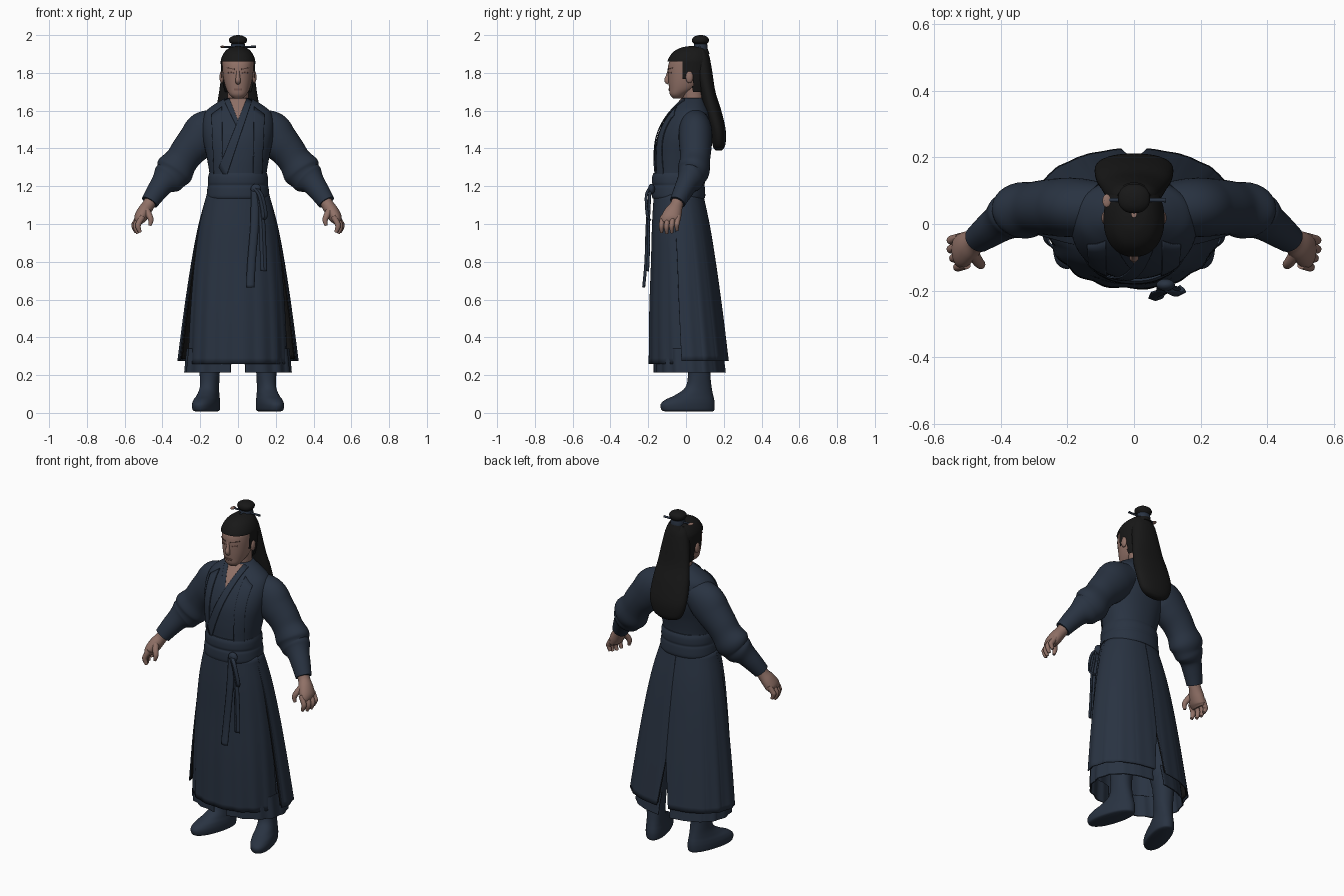
import bpy, bmesh, math
from mathutils import Vector

cube = bpy.data.objects.get("Cube")
if cube:
    bpy.data.objects.remove(cube, do_unlink=True)


def material(name, rgb):
    m = bpy.data.materials.new(name)
    m.use_nodes = True
    m.diffuse_color = (*rgb, 1)
    bsdf = next(n for n in m.node_tree.nodes if n.type == 'BSDF_PRINCIPLED')
    bsdf.inputs["Base Color"].default_value = (*rgb, 1)
    bsdf.inputs["Roughness"].default_value = 0.8
    return m


NAVY = material("navy cloth", (0.022, 0.033, 0.054))
LINING = material("dark lining", (0.010, 0.010, 0.010))
SKIN = material("skin", (0.28, 0.165, 0.135))
LIP = material("dark skin", (0.19, 0.10, 0.082))
HAIR = material("black hair", (0.009, 0.009, 0.009))
BROW = material("brow brown", (0.09, 0.05, 0.042))
POWER = 2.2


def spline(rows, k=6):
    """Catmull-Rom through rows of equal length."""
    out = []
    for i in range(len(rows) - 1):
        p = [rows[max(0, min(len(rows) - 1, i + j))] for j in (-1, 0, 1, 2)]
        for s in range(k):
            t = s / k
            out.append(tuple(0.5 * (2 * b + (c - a) * t + (2 * a - 5 * b + 4 * c - d) * t * t
                                    + (3 * b - a - 3 * c + d) * t ** 3) for a, b, c, d in zip(*p)))
    return out + [tuple(rows[-1])]


def skin(name, rings, mat, closed=True, thick=0, keep=None):
    """Join equal-length rings of points into one smooth surface."""
    bm = bmesh.new()
    vs = [[bm.verts.new(p) for p in r] for r in rings]
    n = len(vs[0])
    for a, b in zip(vs, vs[1:]):
        for i in range(n if closed else n - 1):
            j = (i + 1) % n
            quad = (a[i], a[j], b[j], b[i])
            if keep is None or keep(sum((v.co for v in quad), Vector()) / 4):
                bm.faces.new(quad)
    if closed and keep is None:
        bm.faces.new(vs[0])
        bm.faces.new(vs[-1])
    bmesh.ops.delete(bm, geom=[v for v in bm.verts if not v.link_faces], context='VERTS')
    bmesh.ops.recalc_face_normals(bm, faces=bm.faces)
    me = bpy.data.meshes.new(name)
    bm.to_mesh(me)
    bm.free()
    me.shade_smooth()
    me.set_sharp_from_angle(angle=math.radians(45))
    me.materials.append(mat)
    ob = bpy.data.objects.new(name, me)
    bpy.context.collection.objects.link(ob)
    if thick:
        mod = ob.modifiers.new("thickness", 'SOLIDIFY')
        mod.thickness, mod.offset = thick, 0
    return ob


def oval(front, back, w, th, scale=1.0):
    s, c = math.sin(th), math.cos(th)
    bend = lambda v: math.copysign(abs(v) ** (2 / POWER), v)
    return w * scale * bend(s), (front + back) / 2 - (back - front) / 2 * scale * bend(c)


def loft(name, rows, mat, n=48, k=6, place=lambda p: p, keep=None):
    """Rows are (height, front y, back y, half width)."""
    rings = [[place(Vector((*oval(f, b, w, i * math.tau / n), z))) for i in range(n)]
             for z, f, b, w in spline(rows, k)]
    return skin(name, rings, mat, keep=keep)


def tube(name, rows, mat, side=1, n=24, k=5):
    """Rows are (x, y, z, half width, half depth) along a limb."""
    pts = spline(rows, k)
    cs = [Vector(p[:3]) for p in pts]
    rings = []
    for i, p in enumerate(pts):
        t = (cs[min(i + 1, len(cs) - 1)] - cs[max(i - 1, 0)]).normalized()
        v = Vector((0, 1, 0))
        v = (v - t * v.dot(t)).normalized()
        u = t.cross(v)
        ring = [cs[i] + u * p[3] * math.cos(a) + v * p[4] * math.sin(a)
                for a in (j * math.tau / n for j in range(n))]
        rings.append([(q.x * side, q.y, q.z) for q in ring])
    return skin(name, rings, mat)


def at(rows, z):
    """Front, back and half width of a lofted shape at height z."""
    pts = sorted(spline(rows))
    z = max(pts[0][0], min(pts[-1][0], z))
    for a, b in zip(pts, pts[1:]):
        if z <= b[0]:
            t = (z - a[0]) / (b[0] - a[0])
            return [p + (q - p) * t for p, q in zip(a[1:], b[1:])]


def panel(name, rows, corners, mat, off, side=1, n=14):
    """Plate laid on the front of a lofted shape; corners are (x, z), top pair then bottom pair."""
    a, b, c, d = (Vector(p) for p in corners)
    rings = []
    for i in range(n + 1):
        ring = []
        for j in range(n + 1):
            x, z = a.lerp(b, j / n).lerp(c.lerp(d, j / n), i / n)
            f, bk, w = at(rows, z)
            edge = max(0, 1 - min(1, abs(x / w)) ** POWER) ** (1 / POWER)
            ring.append((x * side, (f + bk) / 2 - (bk - f) / 2 * edge - off, z))
        rings.append(ring)
    return skin(name, rings, mat, closed=False, thick=0.005)


def ball(name, loc, size, mat):
    x, y, z = loc
    rings = [[(x + size[0] * math.sin(a) * math.cos(b), y + size[1] * math.sin(a) * math.sin(b),
               z + size[2] * math.cos(a)) for b in (j * math.tau / 20 for j in range(20))]
             for a in (0.02 + i * (math.pi - 0.04) / 12 for i in range(13))]
    return skin(name, rings, mat)


# Robe body with neckline, lapels and loose front panels
torso = [(1.14, -.165, .085, .155), (1.25, -.165, .085, .15), (1.35, -.165, .10, .165),
         (1.45, -.155, .125, .185), (1.53, -.125, .135, .19), (1.59, -.085, .13, .175),
         (1.63, -.05, .11, .13), (1.668, -.015, .09, .066)]
loft("robe_body", torso, NAVY, n=64)
panel("chest_skin", torso, [(-.047, 1.664), (.047, 1.664), (0, 1.54), (0, 1.54)], SKIN, .003)
panel("right_lapel", torso, [(-.075, 1.655), (-.047, 1.666), (.0, 1.50), (.02, 1.50)], NAVY, .004)
panel("left_lapel", torso, [(.047, 1.666), (.075, 1.655), (-.10, 1.30), (-.065, 1.24)], NAVY, .006)
for side, tag in ((1, "left"), (-1, "right")):
    panel(tag + "_front_panel", torso, [(.085, 1.62), (.14, 1.58), (.08, 1.23), (.125, 1.23)],
          NAVY, .005, side)

# Waist sash in two wraps
loft("sash", [(1.135, -.176, .098, .163), (1.15, -.181, .102, .166), (1.19, -.180, .10, .162),
              (1.205, -.176, .097, .158), (1.22, -.180, .10, .16), (1.25, -.179, .099, .158),
              (1.27, -.172, .092, .152)], NAVY, n=64, k=4)

# Layered skirt: narrow front, flaring lined back halves, short underskirt
skirt = [(.20, -.19, .235, .322), (.27, -.19, .225, .315), (.55, -.188, .19, .28),
         (.8, -.18, .155, .243), (1.0, -.175, .122, .205), (1.17, -.165, .085, .158)]


def cloth(name, top, bottom, scale, start, end, side=1, pleat=.035, narrow=0, mat=NAVY):
    rings = []
    for i in range(31):
        z = top + (bottom - top) * i / 30
        drop = 1.17 - z
        f, b, w = at(skirt, z)
        t0, t1, ring = start(z, w), end(z, w), []
        for j in range(111):
            th = t0 + (t1 - t0) * j / 110
            fold = .7 * abs(math.sin(8 * th + .6)) + .4 * math.sin(17 * th) - .5
            x, y = oval(f, b, w * (1 - narrow * drop), th, scale * (1 + pleat * drop * fold))
            ring.append((x * side, y, z))
        rings.append(ring)
    return skin(name, rings, mat, closed=False, thick=.006)


def gap(width, z, w, top):
    return (width * max(0, min(1, (top - z) / .3)) / w) ** (POWER / 2)


cloth("front_skirt", 1.16, .26, 1.012, lambda z, w: -1.5, lambda z, w: 1.5, pleat=.025, narrow=.2)
for side, tag in ((1, "left"), (-1, "right")):
    def slit(z, w):
        return math.pi - gap(.042, z, w, .55)
    cloth(tag + "_back_skirt", 1.16, .275, 1.0, lambda z, w: 1.4, slit, side)
    cloth(tag + "_skirt_lining", 1.12, .285, .972, lambda z, w: 1.4, slit, side, mat=LINING)
    cloth(tag + "_underskirt", .34, .213, .885, lambda z, w: gap(.045, z, w, .65), slit, side, narrow=.02)


# Knot and hanging ties
def ribbon(name, pts, width):
    rings = [[(x + width * (j / 4 - .5), y + .004 * math.cos(j * math.pi / 2), z) for j in range(5)]
             for x, y, z in spline(pts)]
    return skin(name, rings, NAVY, closed=False, thick=.008)


ball("sash_knot", (.095, -.183, 1.185), (.028, .018, .028), NAVY)
ribbon("long_tie", [(.09, -.19, 1.18), (.088, -.205, 1.0), (.072, -.212, .8), (.065, -.224, .665)], .042)
ribbon("short_tie", [(.10, -.19, 1.18), (.125, -.198, 1.02), (.132, -.198, .88), (.137, -.203, .75)], .032)
ribbon("tie_loop", [(.09, -.193, 1.19), (.12, -.21, 1.15), (.14, -.205, 1.05), (.125, -.19, 1.02)], .03)

# Sleeves, hands, legs and boots
sleeve = [(.10, .045, 1.53, .085, .08), (.17, .05, 1.49, .11, .088), (.22, .05, 1.435, .102, .088),
          (.265, .05, 1.385, .092, .083), (.30, .047, 1.335, .088, .08), (.335, .04, 1.285, .102, .085),
          (.357, .03, 1.255, .09, .074), (.375, .022, 1.238, .086, .07), (.40, .005, 1.212, .064, .058),
          (.435, -.02, 1.165, .054, .05), (.468, -.045, 1.115, .046, .042)]
palm = [(.455, -.04, 1.135, .034, .033), (.475, -.05, 1.10, .033, .034), (.498, -.066, 1.065, .036, .046),
        (.518, -.08, 1.03, .033, .052), (.528, -.082, 1.008, .02, .045)]
boot = [(.008, -.12, .145, .045), (.016, -.137, .152, .058), (.045, -.142, .154, .061),
        (.07, -.115, .151, .058), (.095, -.06, .145, .052), (.135, -.005, .137, .048),
        (.2, .01, .13, .051), (.3, .006, .135, .058), (.36, .005, .135, .058)]
for side, tag in ((1, "left"), (-1, "right")):
    tube(tag + "_sleeve", sleeve, NAVY, side, n=36)
    tube(tag + "_palm", palm, SKIN, side)
    for i, finger in enumerate(("index", "middle", "ring", "little")):
        y, drop, x = -.122 + .027 * i, (.005, 0, .004, .015)[i], (-.016, -.004, .004, .004)[i]
        tube(f"{tag}_{finger}_finger",
             [(.52 + x, y, 1.04, .015, .014), (.541 + x, y - .006, 1.005, .015, .014),
              (.545 + x, y - .008, .98 + drop, .014, .013), (.534 + x, y - .007, .95 + drop, .009, .008)],
             SKIN, side, n=12)
    tube(tag + "_thumb", [(.488, -.085, 1.075, .02, .02), (.47, -.112, 1.045, .017, .016),
                          (.461, -.122, 1.02, .014, .014), (.466, -.125, .992, .008, .008)], SKIN, side, n=12)
    tube(tag + "_trouser_leg", [(.085, 0, .95, .075, .085), (.115, .03, .6, .07, .075),
                                (.148, .068, .3, .055, .062)], NAVY, side)

    def turn_out(p, side=side):
        a, y = math.radians(17), p.y - .07
        return (side * (.15 + p.x * math.cos(a) - y * math.sin(a)),
                .07 + y * math.cos(a) + p.x * math.sin(a), p.z)
    loft(tag + "_boot", boot, NAVY, n=36, place=turn_out)

# Head and face
head = [(1.664, -.068, -.02, .022), (1.685, -.085, .0, .045), (1.72, -.09, .06, .064),
        (1.77, -.094, .10, .077), (1.83, -.095, .11, .083), (1.87, -.083, .11, .082),
        (1.905, -.05, .10, .058), (1.922, -.015, .07, .03)]
loft("head", head, SKIN)
tube("neck", [(0, .045, 1.56, .062, .058), (0, .042, 1.64, .055, .055), (0, .035, 1.74, .056, .056)], SKIN)
tube("nose", [(0, -.086, 1.825, .008, .008), (0, -.095, 1.785, .010, .011),
              (0, -.101, 1.76, .014, .014), (0, -.092, 1.744, .011, .008)], SKIN, n=16)
panel("lips", head, [(-.022, 1.718), (.022, 1.718), (-.017, 1.707), (.017, 1.707)], LIP, .001)
for side, tag in ((1, "left"), (-1, "right")):
    panel(tag + "_brow", head, [(.016, 1.822), (.06, 1.829), (.016, 1.816), (.06, 1.825)], BROW, .001, side)
    panel(tag + "_eye", head, [(.022, 1.803), (.05, 1.804), (.022, 1.796), (.05, 1.797)], LIP, .0005, side)
    ball(tag + "_ear", (.086 * side, .018, 1.778), (.012, .02, .032), SKIN)

# Hair cap with hairline and sideburns, long tail, topknot and pin
cap = [(1.70, -.06, .115, .07), (1.76, -.095, .125, .085), (1.84, -.1, .13, .091), (1.875, -.093, .127, .089),
       (1.912, -.066, .115, .070), (1.934, -.025, .10, .042), (1.942, .02, .05, .008)]
loft("hair_cap", cap, HAIR, n=72, k=10,
     keep=lambda c: c.z > 1.86 or c.y > (.035 if c.z < 1.765 else -.02))
loft("hair_tail", [(1.92, .06, .105, .05), (1.88, .04, .125, .07), (1.80, .05, .14, .086), (1.70, .075, .156, .1),
                   (1.60, .095, .187, .115), (1.50, .125, .21, .117), (1.43, .138, .21, .097),
                   (1.40, .147, .2, .067), (1.388, .16, .187, .025)], HAIR)
loft("topknot", [(1.90, .03, .125, .05), (1.945, .045, .11, .032), (1.965, .033, .12, .046),
                 (1.983, .035, .119, .046), (1.995, .05, .105, .028), (2.0, .07, .085, .006)], HAIR, n=32)
loft("topknot_band", [(1.925, .04, .115, .039), (1.935, .04, .115, .039), (1.952, .043, .112, .036)],
     NAVY, n=32, k=2)
tube("hair_pin", [(-.09, .072, 1.938, .005, .006), (0, .072, 1.938, .005, .006),
                  (.096, .072, 1.938, .006, .007)], NAVY, n=10)
ball("pin_ornament", (-.082, .07, 1.938), (.013, .02, .006), SKIN)
